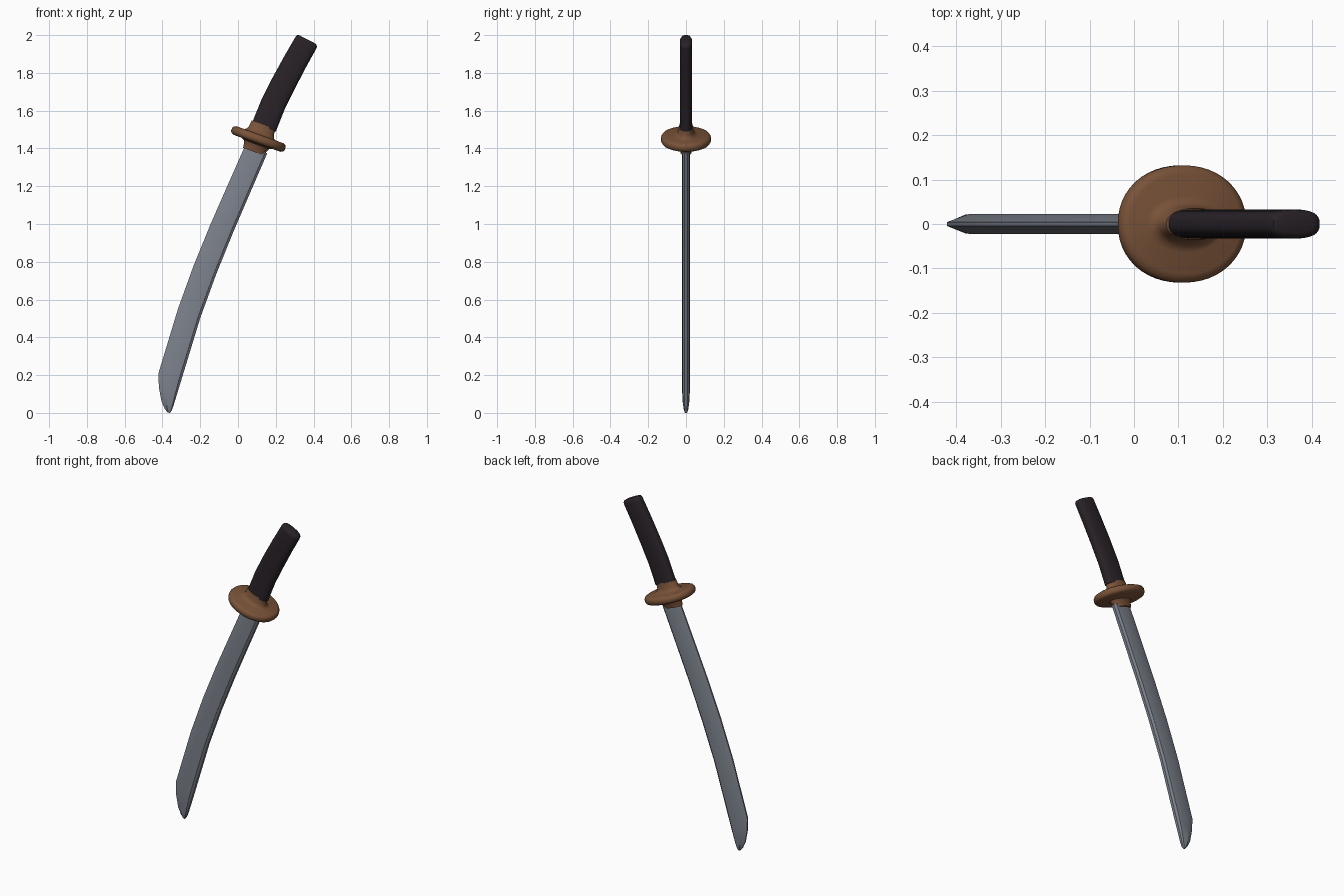
import bpy, bmesh, math
from mathutils import Vector

if "Cube" in bpy.data.objects:
    bpy.data.objects.remove(bpy.data.objects["Cube"])


def material(name, rgb):
    m = bpy.data.materials.new(name)
    m.diffuse_color = (*rgb, 1)
    m.use_nodes = True
    m.node_tree.nodes["Principled BSDF"].inputs["Base Color"].default_value = m.diffuse_color
    return m


def loft(name, stations, section, mat, angle=40):
    """Skin sections; station = (left xz, right xz, half thickness)."""
    bm = bmesh.new()
    rings = []
    for (lx, lz), (rx, rz), t in stations:
        left, right = Vector((lx, 0, lz)), Vector((rx, 0, rz))
        rings.append([bm.verts.new(left.lerp(right, u) + Vector((0, v * t, 0)))
                      for u, v in section])
    n = len(section)
    for a, b in zip(rings, rings[1:]):
        for i in range(n):
            j = (i + 1) % n
            bm.faces.new((a[i], a[j], b[j], b[i]))
    bm.faces.new(rings[0])
    bm.faces.new(rings[-1])
    bmesh.ops.recalc_face_normals(bm, faces=bm.faces)
    mesh = bpy.data.meshes.new(name)
    bm.to_mesh(mesh)
    bm.free()
    mesh.materials.append(mat)
    ob = bpy.data.objects.new(name, mesh)
    bpy.context.collection.objects.link(ob)
    bpy.ops.object.select_all(action='DESELECT')
    ob.select_set(True)
    bpy.context.view_layer.objects.active = ob
    bpy.ops.object.shade_smooth_by_angle(angle=math.radians(angle))
    return ob


def oval(n, power):
    """Superellipse section: u runs 0..1 across, v is -1..1 through."""
    pts = []
    for i in range(n):
        a = math.tau * i / n
        c, s = math.cos(a), math.sin(a)
        pts.append((0.5 + 0.5 * math.copysign(abs(c) ** power, c),
                    math.copysign(abs(s) ** power, s)))
    return pts


steel = material("steel", (0.20, 0.22, 0.26))
brown = material("brown", (0.19, 0.085, 0.04))
dark = material("dark_wrap", (0.022, 0.016, 0.021))

# Blade: thin cutting edge on the left, ridge, thick spine on the right
half = [(0.0, 0.2), (0.4, 1.0), (0.9, 0.85), (1.0, 0.4)]
blade_section = half + [(u, -v) for u, v in reversed(half)]
loft("blade", [
    ((-0.373, 0.002), (-0.360, 0.000), 0.006),
    ((-0.388, 0.022), (-0.351, 0.012), 0.012),
    ((-0.405, 0.060), (-0.341, 0.040), 0.017),
    ((-0.419, 0.135), (-0.321, 0.105), 0.021),
    ((-0.421, 0.210), (-0.300, 0.174), 0.022),
    ((-0.318, 0.550), (-0.199, 0.505), 0.022),
    ((-0.235, 0.780), (-0.115, 0.735), 0.022),
    ((-0.145, 1.000), (-0.026, 0.955), 0.022),
    ((-0.055, 1.205), (0.062, 1.160), 0.022),
    ((0.040, 1.420), (0.155, 1.375), 0.022),
], blade_section, steel, 25)

# Guard with its collars: oval profile along the tilted axis
tilt = math.radians(20)
cx, cz = 0.108, 1.45
guard = []
for t, w, d in [(-0.072, 0.060, 0.030), (-0.045, 0.064, 0.034),
                (-0.030, 0.072, 0.042), (-0.023, 0.090, 0.062),
                (-0.024, 0.132, 0.112), (-0.018, 0.145, 0.126),
                (-0.008, 0.151, 0.132), (0.008, 0.151, 0.132),
                (0.018, 0.145, 0.126), (0.024, 0.132, 0.112),
                (0.023, 0.092, 0.064), (0.030, 0.078, 0.048),
                (0.045, 0.070, 0.040), (0.080, 0.067, 0.035)]:
    px, pz = cx + t * math.sin(tilt), cz + t * math.cos(tilt)
    dx, dz = w * math.cos(tilt), -w * math.sin(tilt)
    guard.append(((px - dx, pz - dz), (px + dx, pz + dz), d))
loft("guard", guard, oval(48, 0.95), brown)

# Handle: slightly curved grip with a rounded end
loft("handle", [
    ((0.074, 1.535), (0.200, 1.490), 0.033),
    ((0.125, 1.660), (0.248, 1.610), 0.033),
    ((0.183, 1.775), (0.303, 1.720), 0.033),
    ((0.245, 1.888), (0.360, 1.830), 0.033),
    ((0.300, 1.983), (0.413, 1.926), 0.033),
    ((0.306, 1.994), (0.418, 1.938), 0.032),
    ((0.314, 2.000), (0.415, 1.949), 0.027),
    ((0.325, 1.999), (0.405, 1.958), 0.020),
], oval(32, 0.75), dark)
